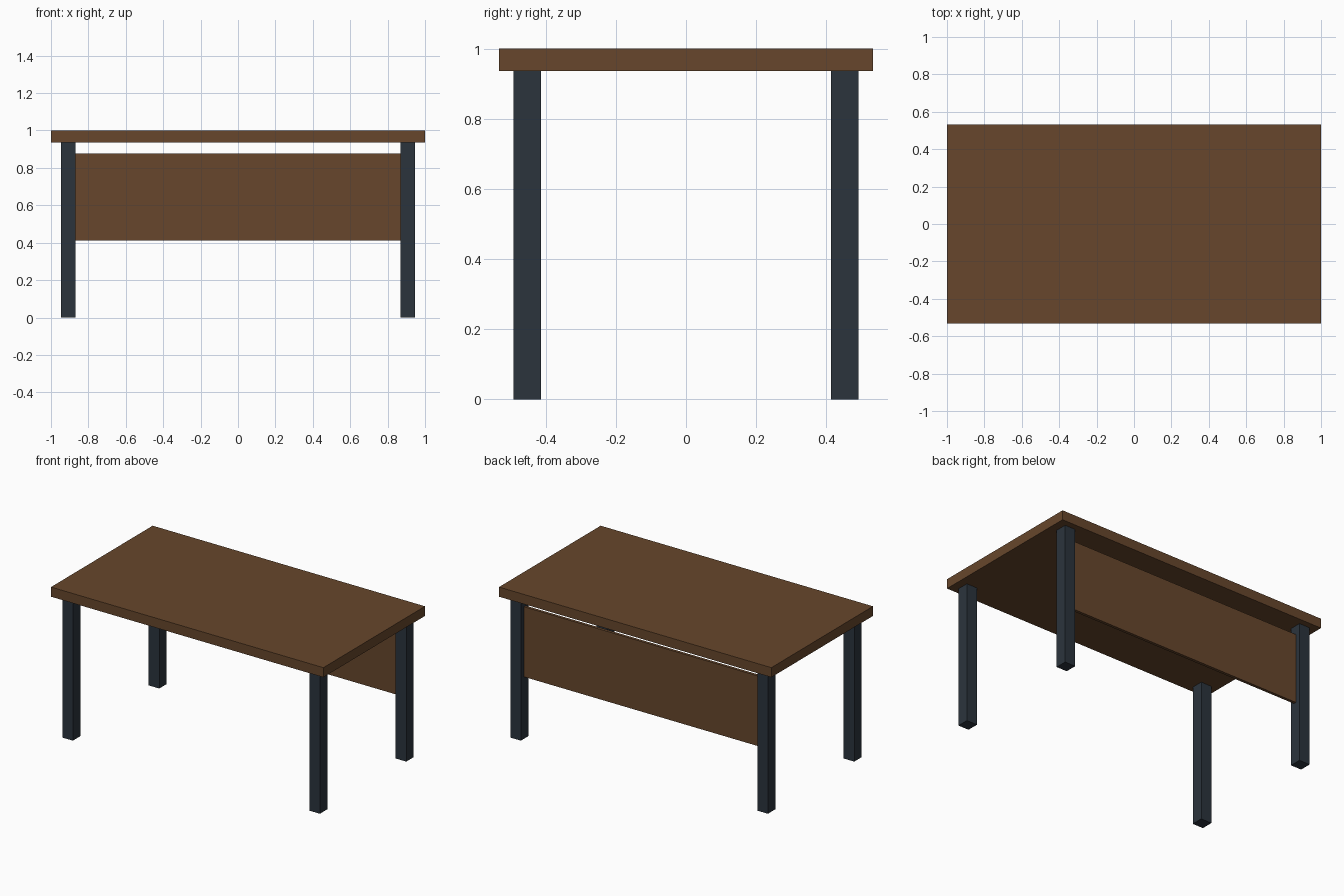
import bpy

if "Cube" in bpy.data.objects:
    bpy.data.objects.remove(bpy.data.objects["Cube"])


def material(name, rgb):
    m = bpy.data.materials.new(name)
    m.diffuse_color = (*rgb, 1.0)
    m.use_nodes = True
    m.node_tree.nodes["Principled BSDF"].inputs["Base Color"].default_value = m.diffuse_color
    return m


def box(name, lo, hi, mat):
    """Axis-aligned box between two opposite corners."""
    center = [(a + b) / 2 for a, b in zip(lo, hi)]
    size = [b - a for a, b in zip(lo, hi)]
    bpy.ops.mesh.primitive_cube_add(size=1, location=center)
    ob = bpy.context.object
    ob.name = name
    ob.scale = size
    bpy.ops.object.transform_apply(location=False, rotation=False, scale=True)
    ob.data.materials.append(mat)
    return ob


wood = material("brown_wood", (0.135, 0.062, 0.025))
metal = material("dark_metal", (0.024, 0.034, 0.046))

TOP_UNDERSIDE = 0.936
LEG_X, LEG_Y, LEG_HALF = 0.907, 0.453, 0.039

# Tabletop
box("tabletop", (-1, -0.533, TOP_UNDERSIDE), (1, 0.533, 1), wood)

# Four square legs
for sx, side in ((-1, "left"), (1, "right")):
    for sy, end in ((-1, "front"), (1, "back")):
        x, y = sx * LEG_X, sy * LEG_Y
        box(f"{end}_{side}_leg",
            (x - LEG_HALF, y - LEG_HALF, 0),
            (x + LEG_HALF, y + LEG_HALF, TOP_UNDERSIDE), metal)

# Thin modesty panel between the back legs
inner = LEG_X - LEG_HALF
box("modesty_panel", (-inner, 0.44, 0.411), (inner, 0.459, 0.876), wood)
